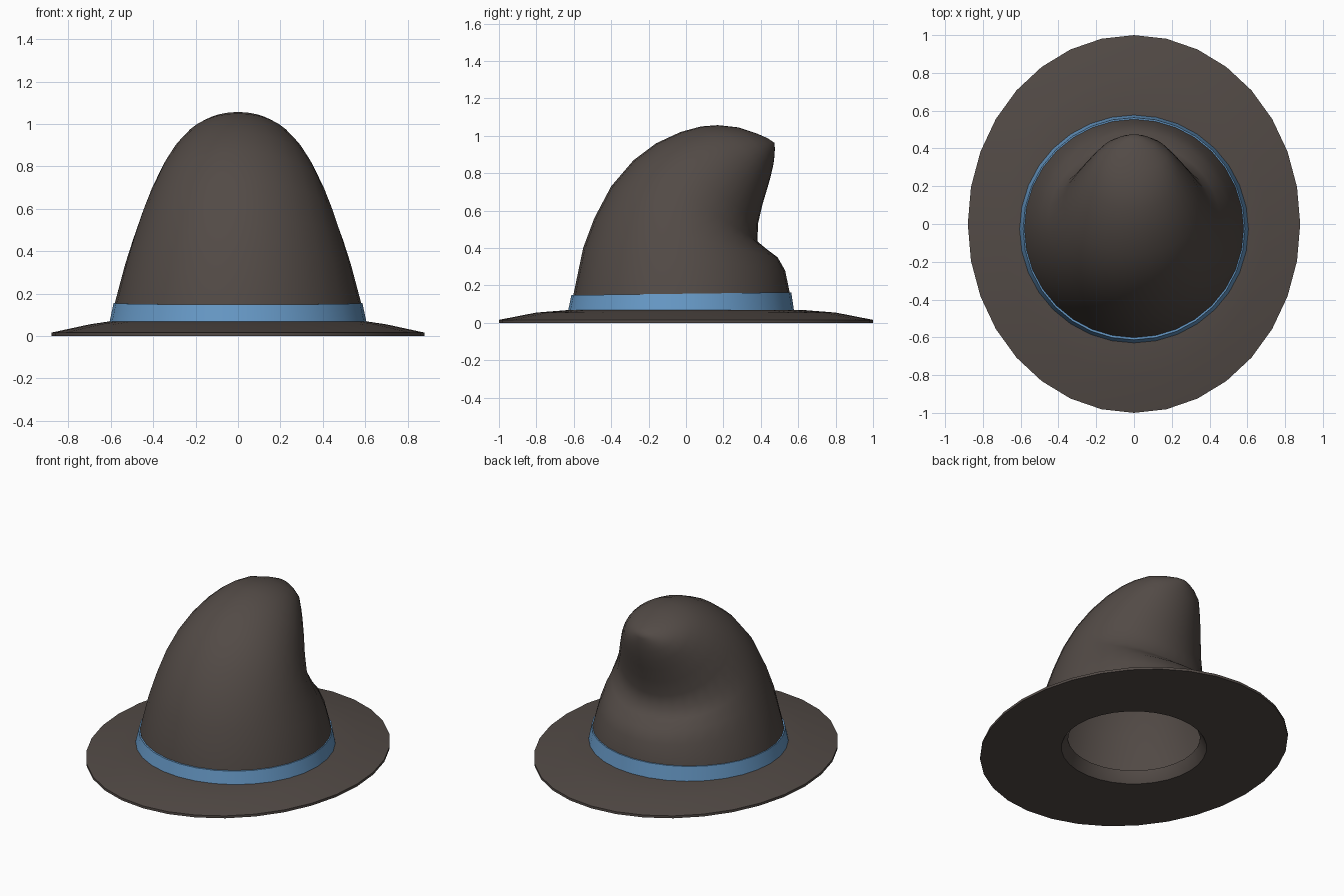
import bpy, bmesh, math

if "Cube" in bpy.data.objects:
    bpy.data.objects.remove(bpy.data.objects["Cube"])

SEG = 32

def material(name, rgb):
    m = bpy.data.materials.new(name)
    m.diffuse_color = (*rgb, 1)
    m.use_nodes = True
    m.node_tree.nodes["Principled BSDF"].inputs["Base Color"].default_value = m.diffuse_color
    return m

felt = material("brown_felt", (0.085, 0.069, 0.061))
ribbon = material("blue_ribbon", (0.135, 0.32, 0.57))

def loft(name, rings, mat, tip=None, closed=False, angle=40):
    """Each ring: half width, front (y, z), back (y, z)."""
    bm = bmesh.new()
    loops = []
    for w, (fy, fz), (by, bz) in rings:
        loop = []
        for i in range(SEG):
            a = 2 * math.pi * i / SEG
            c = math.cos(a)
            loop.append(bm.verts.new((w * math.sin(a),
                                      (fy + by) / 2 + (by - fy) / 2 * c,
                                      (fz + bz) / 2 + (bz - fz) / 2 * c)))
        loops.append(loop)
    pairs = list(zip(loops, loops[1:]))
    if closed:
        pairs.append((loops[-1], loops[0]))
    for lo, hi in pairs:
        for i in range(SEG):
            j = (i + 1) % SEG
            bm.faces.new((lo[j], lo[i], hi[i], hi[j]))
    if tip:
        t = bm.verts.new(tip)
        for i in range(SEG):
            bm.faces.new((loops[-1][(i + 1) % SEG], loops[-1][i], t))
    bmesh.ops.recalc_face_normals(bm, faces=bm.faces)
    me = bpy.data.meshes.new(name)
    bm.to_mesh(me)
    bm.free()
    me.materials.append(mat)
    ob = bpy.data.objects.new(name, me)
    bpy.context.collection.objects.link(ob)
    bpy.ops.object.select_all(action='DESELECT')
    ob.select_set(True)
    bpy.context.view_layer.objects.active = ob
    bpy.ops.object.shade_smooth_by_angle(angle=math.radians(angle))
    return ob

# Oval brim with a round opening underneath
brim = [(.88, 1.0, 0), (.88, 1.0, .016), (.70, .80, .055), (.60, .61, .07),
        (.40, .40, .07), (.40, .40, .06), (.44, .44, 0)]
loft("brim", [(w, (-d, z), (d, z)) for w, d, z in brim], felt, closed=True)

# Crown bent over towards the back
crown = [
    (.595, (-.61, .065), (.57, .065)),
    (.58, (-.60, .16), (.555, .16)),
    (.532, (-.55, .40), (.53, .28)),
    (.495, (-.49, .56), (.49, .35)),
    (.455, (-.40, .73), (.43, .395)),
    (.415, (-.28, .87), (.382, .435)),
    (.37, (-.16, .96), (.385, .53)),
    (.32, (-.03, 1.02), (.408, .63)),
    (.27, (.08, 1.05), (.435, .72)),
    (.23, (.17, 1.057), (.452, .78)),
    (.18, (.28, 1.045), (.468, .85)),
    (.11, (.38, 1.012), (.474, .90)),
    (.05, (.44, .985), (.475, .935)),
]
loft("crown", crown, felt, tip=(0, .472, .963), angle=75)

# Hat band
band = [(.592, (-.615, .066), (.565, .066)),
        (.606, (-.63, .066), (.577, .068)),
        (.587, (-.613, .148), (.563, .163)),
        (.574, (-.598, .148), (.55, .163))]
loft("hat_band", band, ribbon, closed=True)
